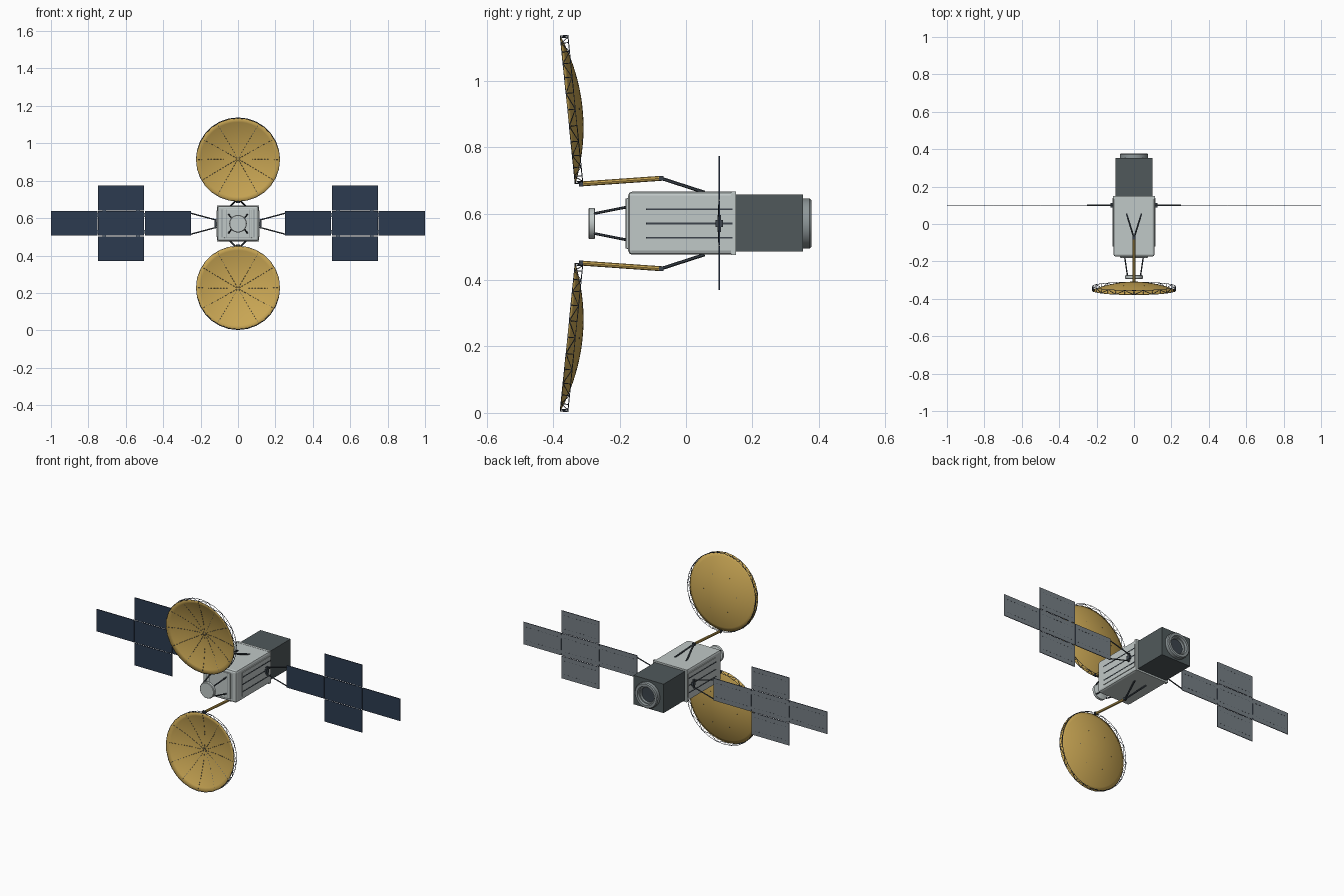
import bpy, bmesh, math
from mathutils import Vector, Matrix

if "Cube" in bpy.data.objects:
    bpy.data.objects.remove(bpy.data.objects["Cube"])

MID = 0.57      # height of the main axis


def material(name, code):
    rgb = [int(code[i:i + 2], 16) / 255 for i in (0, 2, 4)]
    col = [c / 12.92 if c < 0.04 else ((c + 0.055) / 1.055) ** 2.4 for c in rgb] + [1]
    m = bpy.data.materials.new(name)
    m.use_nodes = True
    m.diffuse_color = col
    m.node_tree.nodes["Principled BSDF"].inputs["Base Color"].default_value = col
    return m


hull = material("pale hull grey", "c0c8c7")
dark = material("dark shroud grey", "50595b")
gold = material("gold mesh", "c9a654")
navy = material("solar navy", "2c3b50")
backing = material("panel backing grey", "767e85")
strut = material("strut charcoal", "3c444c")
metal = material("nozzle grey", "8d9698")
wire = material("truss blue grey", "46505f")


def finish(name, bm, *mats, smooth=False):
    bmesh.ops.recalc_face_normals(bm, faces=bm.faces)
    me = bpy.data.meshes.new(name)
    bm.to_mesh(me)
    bm.free()
    ob = bpy.data.objects.new(name, me)
    bpy.context.collection.objects.link(ob)
    for m in mats:
        me.materials.append(m)
    if smooth:
        bpy.ops.object.select_all(action='DESELECT')
        ob.select_set(True)
        bpy.context.view_layer.objects.active = ob
        bpy.ops.object.shade_smooth_by_angle(angle=math.radians(35))
    return ob


def add_box(bm, center, size):
    mat = Matrix.Translation(center) @ Matrix.Diagonal((*size, 1))
    bmesh.ops.create_cube(bm, size=1, matrix=mat)


def boxes(name, items, mat, bevel=0):
    bm = bmesh.new()
    for center, size in items:
        add_box(bm, center, size)
    if bevel:
        bmesh.ops.bevel(bm, geom=bm.edges[:], offset=bevel, segments=2, profile=0.5, affect='EDGES')
    return finish(name, bm, mat)


def rods(name, segs, r, mat, sides=6):
    bm = bmesh.new()
    for a, b in segs:
        a, b = Vector(a), Vector(b)
        d = b - a
        place = Matrix.Translation((a + b) / 2) @ d.to_track_quat('Z', 'Y').to_matrix().to_4x4()
        bmesh.ops.create_cone(bm, cap_ends=True, segments=sides, radius1=r, radius2=r,
                              depth=d.length, matrix=place)
    return finish(name, bm, mat, smooth=sides > 6)


def lathe(name, profile, mat, steps=40):
    """Spin (radius, y) points about the main axis."""
    bm = bmesh.new()
    vs = [bm.verts.new((r, y, MID)) for r, y in profile]
    es = [bm.edges.new(p) for p in zip(vs, vs[1:])]
    bmesh.ops.spin(bm, geom=vs + es, cent=(0, 0, MID), axis=(0, 1, 0),
                   angle=math.tau, steps=steps)
    bmesh.ops.remove_doubles(bm, verts=bm.verts, dist=0.0002)
    return finish(name, bm, mat, smooth=True)


# Main body, rear shroud and nozzle
boxes("main_body", [((0, -0.012, MID + 0.001), (0.22, 0.324, 0.19))], hull, 0.012)
boxes("rear_collar", [((0, 0.143, MID + 0.001), (0.222, 0.016, 0.192))], hull)
boxes("rear_shroud", [((0, 0.25, MID + 0.001), (0.198, 0.204, 0.172))], dark)
lathe("nozzle_ring", [(0.075, 0.35), (0.075, 0.372), (0.07, 0.378), (0.056, 0.378),
                      (0.052, 0.366), (0.046, 0.366), (0.043, 0.354)], metal)
lathe("nozzle_throat", [(0, 0.353), (0.05, 0.354)], strut)

# Side plates with dark grooves, and the front plate with its trim
boxes("side_plates", [((s * 0.11, 0.01, MID), (0.008, 0.26, 0.14)) for s in (-1, 1)], hull)
boxes("side_grooves", [((s * 0.112, 0.01, MID + z), (0.007, 0.26, 0.005))
                       for s in (-1, 1) for z in (-0.043, 0, 0.043)], strut)
boxes("front_plate", [((0, -0.172, MID), (0.15, 0.018, 0.152))], hull, 0.003)
boxes("front_trim", [((s * x, y, MID), (0.004, 0.006, 0.15))
                     for s in (-1, 1) for x, y in ((0.085, -0.172), (0.06, -0.179))], metal)

# Forward instrument on four struts
lathe("front_drum", [(0, -0.294), (0.044, -0.294), (0.047, -0.291),
                     (0.047, -0.276), (0.044, -0.274), (0, -0.274)], hull)
rods("drum_struts", [((sx * 0.035, -0.276, MID + sz * 0.03), (sx * 0.05, -0.175, MID + sz * 0.05))
                     for sx in (-1, 1) for sz in (-1, 1)], 0.004, strut)

# Solar wings: a row of three panels with two more above and below the middle
cells = [(0.375, 0), (0.625, 0), (0.875, 0), (0.625, 0.1355), (0.625, -0.1355)]
for side, sx in (("left", 1), ("right", -1)):
    bm = bmesh.new()
    for x, z in cells:
        add_box(bm, (sx * x, 0.1, MID + 0.002 + z), (0.247, 0.004, 0.132))
    bm.normal_update()
    for f in bm.faces:
        f.material_index = 1 if f.normal.y > 0.5 else 0
    finish(side + "_solar_wing", bm, navy, backing)
    boxes(side + "_panel_rivets",
          [((sx * (x - 0.1 + 0.025 * i), 0.1022, MID + 0.002 + z + dz), (0.009, 0.001, 0.0016))
           for x, z in cells for dz in (-0.04, 0.04) for i in range(9)], strut)
    boxes(side + "_hinges",
          [((sx * x, 0.1, MID + 0.002 + dz), (0.008, 0.003, 0.02))
           for x in (0.5, 0.75) for dz in (-0.045, 0.045)]
          + [((sx * (0.625 + dx), 0.1, MID + 0.002 + dz), (0.02, 0.003, 0.008))
             for dx in (-0.09, 0.09) for dz in (-0.068, 0.068)], backing)
    rods(side + "_wing_yoke", [((sx * 0.11, 0.1, MID + s * 0.018), (sx * 0.252, 0.1, MID + s * 0.056))
                               for s in (-1, 1)], 0.0035, strut)
    boxes(side + "_wing_drive", [((sx * 0.117, 0.1, MID), (0.018, 0.022, 0.022)),
                                 ((sx * 0.122, 0.1, MID), (0.008, 0.01, 0.05))], strut)

# Dish antennas, mirrored above and below the body
R, DEPTH, BAND, N = 0.2235, 0.044, 0.023, 28
TILT = math.atan2(0.045, 0.445)


def dish_point(s, r, a, back):
    """Point at radius r and angle a, 'back' behind the rim plane."""
    u = r * math.sin(a)
    y = -0.356 - u * math.sin(TILT) + back * math.cos(TILT)
    z = 0.342 + u * math.cos(TILT) + back * math.sin(TILT)
    return Vector((r * math.cos(a), y, MID + s * z))


def bowl(r):
    return DEPTH * (1 - (r / R) ** 2)


for name, s in (("upper", 1), ("lower", -1)):
    # Thin bowl
    bm = bmesh.new()
    rings, count = 10, 56
    grid = [[bm.verts.new(dish_point(s, R * i / rings, math.tau * j / count, bowl(R * i / rings)))
             for j in range(count)] for i in range(1, rings + 1)]
    hub = bm.verts.new(dish_point(s, 0, 0, DEPTH))
    for j in range(count):
        k = (j + 1) % count
        bm.faces.new((hub, grid[0][j], grid[0][k]))
        for a, b in zip(grid, grid[1:]):
            bm.faces.new((a[j], b[j], b[k], a[k]))
    dish = finish(name + "_dish", bm, gold, smooth=True)
    mod = dish.modifiers.new("thickness", 'SOLIDIFY')
    mod.thickness = 0.002
    mod.offset = 0

    # Rim truss: two hoops joined by posts and diagonals
    segs = []
    for j in range(N):
        a, b = math.tau * j / N, math.tau * (j + 1) / N
        f0, f1 = dish_point(s, R, a, 0), dish_point(s, R, b, 0)
        b0, b1 = dish_point(s, R, a, BAND), dish_point(s, R, b, BAND)
        segs += [(f0, f1), (b0, b1), (f0, b0), (f0, b1) if j % 2 else (b0, f1)]
    rods(name + "_rim_truss", segs, 0.0014, wire, 4)

    # Dashed ribs on the hollow side, and studs behind
    segs = []
    for j in range(12):
        a = math.tau * j / 12
        for i in range(13):
            r0 = 0.006 + 0.0165 * i
            r1 = r0 + 0.009
            segs.append((dish_point(s, r0, a, bowl(r0) - 0.001), dish_point(s, r1, a, bowl(r1) - 0.001)))
    rods(name + "_dish_ribs", segs, 0.0011, wire, 4)
    studs = [(dish_point(s, 0.11, math.tau * j / 6, bowl(0.11)),
              dish_point(s, 0.11, math.tau * j / 6, bowl(0.11) + 0.003)) for j in range(6)]
    rods(name + "_dish_studs", studs, 0.002, wire)

    # Boom and its forked root
    elbow = (0, -0.075, MID + s * 0.136)
    rods(name + "_boom", [((0, -0.318, MID + s * 0.119), elbow)], 0.0075, gold, 8)
    rods(name + "_boom_fork", [(elbow, (sx * 0.04, 0.055, MID + s * 0.094)) for sx in (-1, 1)],
         0.005, strut)
    boxes(name + "_boom_joints", [(elbow, (0.016, 0.014, 0.014)),
                                  ((0, -0.316, MID + s * 0.119), (0.02, 0.012, 0.014))], strut)
